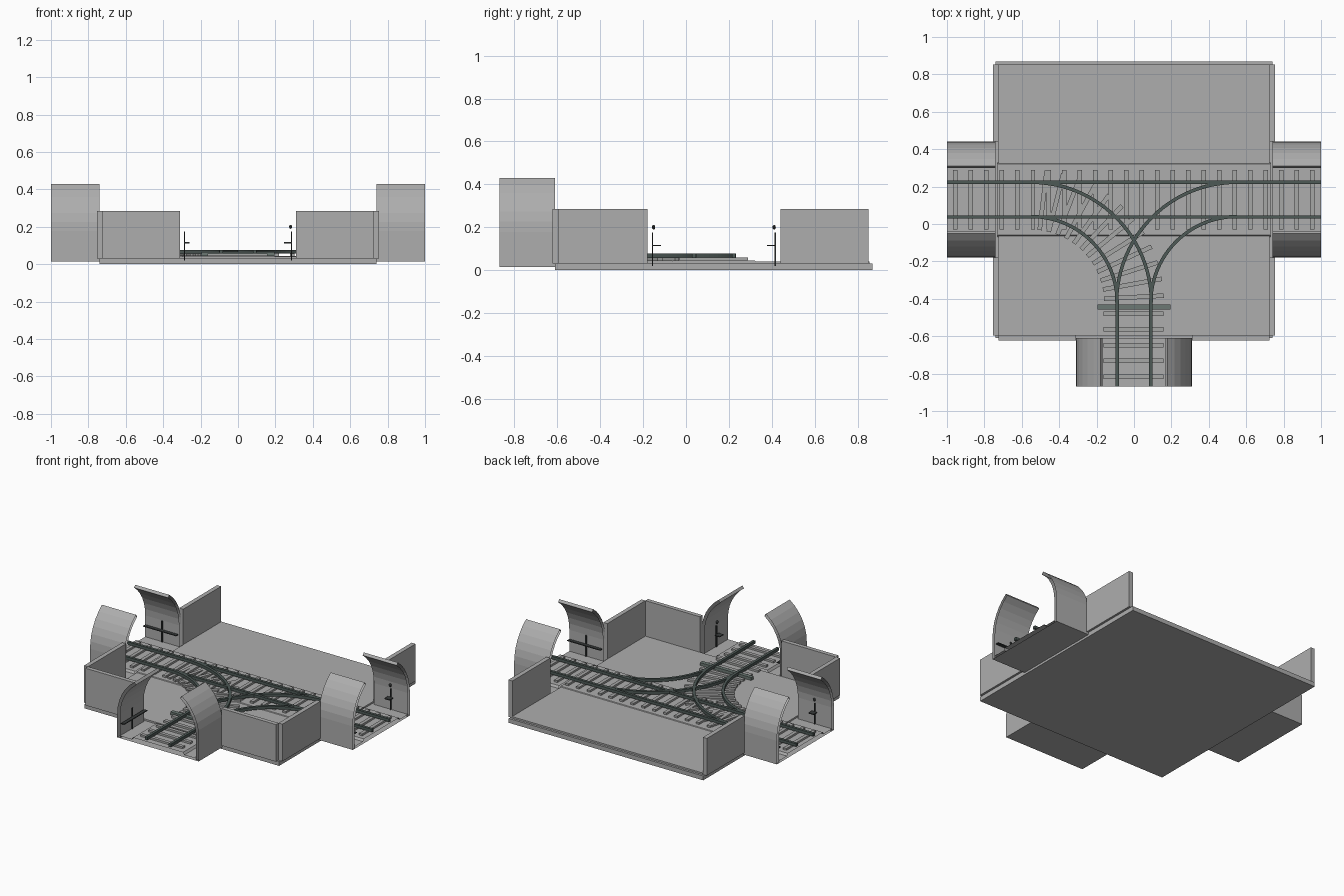
import bpy, bmesh, math
from mathutils import Matrix, Vector

if "Cube" in bpy.data.objects:
    bpy.data.objects.remove(bpy.data.objects["Cube"])


def material(name, rgb):
    m = bpy.data.materials.new(name)
    m.diffuse_color = (*rgb, 1)
    m.use_nodes = True
    m.node_tree.nodes["Principled BSDF"].inputs["Base Color"].default_value = m.diffuse_color
    return m


GREY = material("concrete grey", (0.42, 0.42, 0.42))
TIE = material("tie grey", (0.38, 0.385, 0.38))
RAIL = material("dark rail steel", (0.075, 0.10, 0.093))
BEAM = material("beam green grey", (0.15, 0.19, 0.175))
DARK = material("fitting black", (0.04, 0.045, 0.045))
CY = 0.13            # centre line of the straight track
CURVE = (-0.55, -0.42)  # centre of the curved track


def finish(bm, name, mat, matrix=None):
    if matrix is not None:
        bm.transform(matrix)
    bmesh.ops.recalc_face_normals(bm, faces=bm.faces)
    me = bpy.data.meshes.new(name)
    bm.to_mesh(me)
    bm.free()
    me.materials.append(mat)
    ob = bpy.data.objects.new(name, me)
    bpy.context.collection.objects.link(ob)
    return ob


def add_box(bm, lo, hi, angle=0, pivot=(0, 0)):
    lo, hi = Vector(lo), Vector(hi)
    m = Matrix.Translation((lo + hi) / 2) @ Matrix.Diagonal((*(hi - lo), 1))
    if angle:
        m = Matrix.Translation((*pivot, 0)) @ Matrix.Rotation(angle, 4, 'Z') @ m
    bmesh.ops.create_cube(bm, size=1, matrix=m)


def box(name, lo, hi, mat, matrix=None):
    bm = bmesh.new()
    add_box(bm, lo, hi)
    return finish(bm, name, mat, matrix)


def loft(name, rings, mat, matrix=None, caps=False):
    """Join equal closed rings of points with quads."""
    bm = bmesh.new()
    vs = [[bm.verts.new(p) for p in r] for r in rings]
    n = len(rings[0])
    for a, b in zip(vs, vs[1:]):
        for i in range(n):
            j = (i + 1) % n
            bm.faces.new((a[i], a[j], b[j], b[i]))
    if caps:
        bm.faces.new(vs[0])
        bm.faces.new(vs[-1])
    return finish(bm, name, mat, matrix)


# Ground slab, floor and raised track bed
box("base_slab", (-0.74, CY - 0.74, 0), (0.74, CY + 0.74, 0.03), GREY)
box("floor", (-0.725, CY - 0.725, 0.03), (0.725, CY + 0.725, 0.041), GREY)
bed = [(CY - 0.2, 0.035), (CY - 0.19, 0.045), (CY + 0.19, 0.045), (CY + 0.2, 0.035)]
loft("track_bed", [[(x, y, z) for y, z in bed] for x in (-0.73, 0.73)], GREY, caps=True)

# Low walls, open at the back and at the tunnels
for s, side in ((-1, "left"), (1, "right")):
    for part, y0, y1 in (("front", CY - 0.725, CY - 0.31), ("rear", CY + 0.31, CY + 0.722)):
        box(f"{side}_{part}_wall", (min(s * 0.725, s * 0.755), y0, 0.03),
            (max(s * 0.725, s * 0.755), y1, 0.285), GREY)
    box(f"front_{side}_wall", (min(s * 0.31, s * 0.725), CY - 0.753, 0.03),
        (max(s * 0.31, s * 0.725), CY - 0.724, 0.285), GREY)


# Tunnel stubs: modelled at the front, then turned to the left and right
def shell_profile(s):
    top = math.radians(54.5)
    steps = [top * i / 6 for i in range(7)]
    outer = [(0.31, 0.015)] + [(0.31 * math.cos(a), 0.177 + 0.31 * math.sin(a)) for a in steps]
    inner = [(0.29, 0.015)] + [(0.29 * math.cos(a), 0.177 + 0.29 * math.sin(a)) for a in steps]
    return [(s * x, z) for x, z in outer + inner[::-1]]


def tunnel(label, m):
    ends = (-0.13, 0.13)
    for s, side in ((-1, "a"), (1, "b")):
        prof = shell_profile(s)
        loft(f"{label}_tunnel_shell_{side}", [[(x, y, z) for x, z in prof] for y in ends], GREY, m)
    floor = [(-0.29, 0.015), (0.29, 0.015), (0.29, 0.03), (0.2, 0.03), (0.19, 0.045),
             (-0.19, 0.045), (-0.2, 0.03), (-0.29, 0.03)]
    loft(f"{label}_tunnel_floor", [[(x, y, z) for x, z in floor] for y in ends], GREY, m)
    # handrail on one wall
    box(f"{label}_handrail_post", (-0.289, -0.004, 0.02), (-0.283, 0.004, 0.175), DARK, m)
    box(f"{label}_handrail", (-0.283, -0.125, 0.112), (-0.26, 0.125, 0.118), DARK, m)
    # signal post with lamp on the other wall
    box(f"{label}_signal_post", (0.283, -0.004, 0.02), (0.289, 0.004, 0.175), DARK, m)
    box(f"{label}_signal_arm", (0.247, -0.02, 0.112), (0.284, 0.02, 0.118), DARK, m)
    bm = bmesh.new()
    bmesh.ops.create_uvsphere(bm, u_segments=10, v_segments=6, radius=0.01,
                              matrix=Matrix.Translation((0.281, 0, 0.2)) @ Matrix.Diagonal((0.8, 1, 1.1, 1)))
    finish(bm, f"{label}_signal_lamp", DARK, m)


for label, pos, deg in (("front", (0, -0.74), 0), ("left", (-0.87, CY), -90), ("right", (0.87, CY), 90)):
    tunnel(label, Matrix.Translation((*pos, 0)) @ Matrix.Rotation(math.radians(deg), 4, 'Z'))

# Ties: straight run, curved fan, front spur
bm = bmesh.new()
for i in range(24):
    x = -0.955 + 0.083 * i
    add_box(bm, (x - 0.012, CY - 0.16, 0.044), (x + 0.012, CY + 0.16, 0.058))
finish(bm, "straight_ties", TIE)
bm = bmesh.new()
for i in range(12):
    add_box(bm, (0.39, -0.012, 0.043), (0.71, 0.012, 0.057), math.radians(3 + 7.3 * i), CURVE)
finish(bm, "curve_ties", TIE)
bm = bmesh.new()
for i in range(5):
    y = -0.48 - 0.084 * i
    add_box(bm, (-0.162, y - 0.012, 0.044), (0.158, y + 0.012, 0.058))
finish(bm, "spur_ties", TIE)
box("switch_beam", (-0.195, -0.457, 0.044), (0.195, -0.43, 0.064), BEAM)

# Rails
Z0, Z1, W = 0.057, 0.077, 0.009
for s, side in ((-1, "near"), (1, "far")):
    y = CY + s * 0.0925
    box(f"straight_rail_{side}", (-1, y - W, Z0), (1, y + W, Z1), RAIL)
    x = s * 0.09
    box(f"spur_rail_{side}", (x - W, -0.87, Z0), (x + W, -0.42, Z1), RAIL)
for mirror, side in ((1, "left"), (-1, "right")):
    for r, which in ((0.46, "inner"), (0.643, "outer")):
        rings = []
        for i in range(25):
            a = math.pi / 2 * i / 24
            rings.append([(mirror * (CURVE[0] + q * math.cos(a)), CURVE[1] + q * math.sin(a), z)
                          for q, z in ((r - W, Z0), (r + W, Z0), (r + W, Z1), (r - W, Z1))])
        loft(f"{side}_curve_rail_{which}", rings, RAIL, caps=True)
